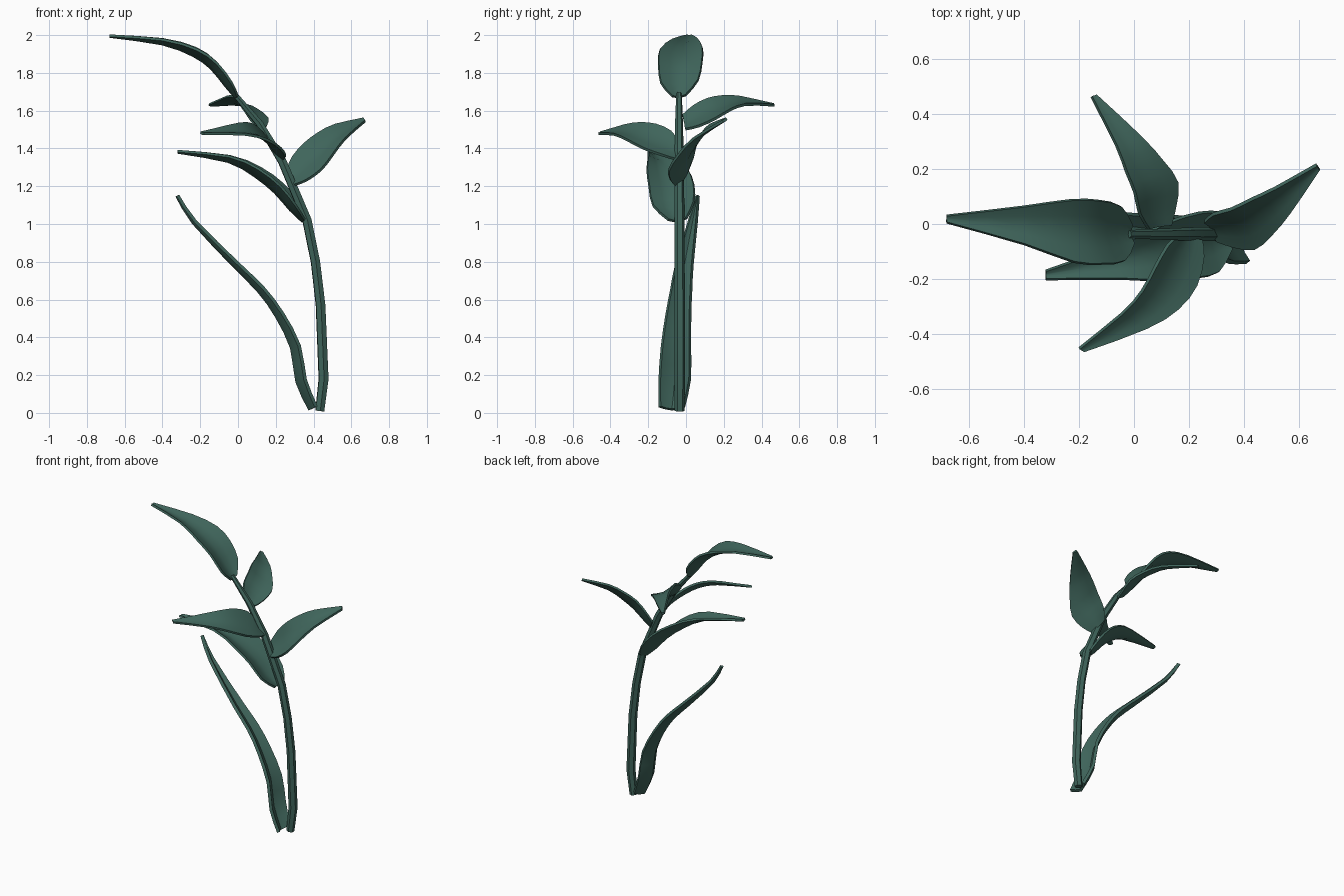
import bpy, bmesh
from mathutils import Vector

if "Cube" in bpy.data.objects:
    bpy.data.objects.remove(bpy.data.objects["Cube"])

green = bpy.data.materials.new("leaf_green")
green.diffuse_color = (0.05, 0.13, 0.105, 1)
green.use_nodes = True
green.node_tree.nodes["Principled BSDF"].inputs["Base Color"].default_value = green.diffuse_color


def finish(ob, angle=0.7):
    ob.data.materials.clear()
    ob.data.materials.append(green)
    bpy.ops.object.select_all(action='DESELECT')
    ob.select_set(True)
    bpy.context.view_layer.objects.active = ob
    bpy.ops.object.convert(target='MESH')
    bpy.ops.object.shade_smooth_by_angle(angle=angle)


def smooth(vals):
    """Insert one spline midpoint between neighbouring values."""
    out = []
    for i in range(len(vals) - 1):
        a, b = vals[i], vals[i + 1]
        p = vals[i - 1] if i else a * 2 - b
        q = vals[i + 2] if i + 2 < len(vals) else b * 2 - a
        out += [a, (a + b) * 0.5625 - (p + q) * 0.0625]
    return out + [vals[-1]]


def leaf(name, centres, side_base, side_tip, widths, fold=0.35, thick=0.014):
    """Curved leaf with a shallow trough section; side vectors are half widths."""
    pts = smooth([Vector(p) for p in centres])
    widths = smooth(list(widths))
    n = len(pts)
    bm = bmesh.new()
    rows = []
    for i, p in enumerate(pts):
        t = i / (n - 1)
        side = Vector(side_base).lerp(Vector(side_tip), t) * widths[i]
        tan = pts[min(i + 1, n - 1)] - pts[max(i - 1, 0)]
        up = tan.cross(side).normalized()
        if up.z < 0:
            up = -up
        depth = fold * side.length
        rows.append([bm.verts.new(p + side * u + up * depth * (abs(u) ** 1.5 - 0.5))
                     for u in (-1, -0.5, 0, 0.5, 1)])
    for a, b in zip(rows, rows[1:]):
        for j in range(4):
            bm.faces.new((a[j], a[j + 1], b[j + 1], b[j]))
    bmesh.ops.recalc_face_normals(bm, faces=bm.faces)
    me = bpy.data.meshes.new(name)
    bm.to_mesh(me)
    bm.free()
    ob = bpy.data.objects.new(name, me)
    bpy.context.collection.objects.link(ob)
    mod = ob.modifiers.new("thickness", 'SOLIDIFY')
    mod.thickness = thick
    mod.offset = 0
    finish(ob)


# Main stem: tapered bent tube
stem = [(0.433, -0.035, 0.01, .026), (0.453, -0.033, 0.18, .029), (0.437, -0.033, 0.57, .028),
        (0.41, -0.034, 0.8, .027), (0.365, -0.035, 1.02, .027), (0.235, -0.036, 1.33, .025),
        (0.115, -0.037, 1.53, .021), (-0.02, -0.037, 1.69, .015)]
cu = bpy.data.curves.new("stem", 'CURVE')
cu.dimensions = '3D'
cu.bevel_depth = 1
cu.bevel_resolution = 1
cu.use_fill_caps = True
sp = cu.splines.new('POLY')
sp.points.add(len(stem) - 1)
for pt, (x, y, z, r) in zip(sp.points, stem):
    pt.co = (x, y, z, 1)
    pt.radius = r
ob = bpy.data.objects.new("stem", cu)
bpy.context.collection.objects.link(ob)
finish(ob, 0.6)

# Upper leaves
W = (0.5, 0.82, 0.97, 0.84, 0.58, 0.12)
leaf("top_leaf", [(-0.01, -0.037, 1.675), (-0.055, -0.035, 1.745), (-0.13, -0.03, 1.84),
                  (-0.23, -0.025, 1.91), (-0.4, -0.005, 1.965), (-0.68, 0.018, 1.995)],
     (-0.01, 0.118, 0.01), (0, 0.11, 0), (0.3, 0.85, 1, 1, 0.62, 0.12))
leaf("back_leaf", [(0.09, -0.01, 1.535), (0.08, 0.055, 1.565), (0.075, 0.135, 1.602),
                   (0.035, 0.21, 1.632), (-0.02, 0.3, 1.648), (-0.145, 0.465, 1.63)],
     (0.08, 0.015, -0.075), (0.08, 0.03, -0.025), W, fold=0.2)
leaf("front_leaf", [(0.2, -0.05, 1.385), (0.18, -0.1, 1.42), (0.145, -0.19, 1.455),
                    (0.09, -0.275, 1.482), (0.0, -0.35, 1.493), (-0.19, -0.457, 1.48)],
     (0.08, -0.02, -0.09), (0.075, -0.055, -0.03), W, fold=0.2)
leaf("right_leaf", [(0.28, -0.02, 1.243), (0.33, -0.014, 1.288), (0.4, -0.008, 1.35),
                    (0.465, 0.033, 1.417), (0.54, 0.09, 1.483), (0.668, 0.206, 1.551)],
     (0.045, -0.07, -0.08), (0.05, -0.08, -0.06), W, fold=0.25)
leaf("left_leaf", [(0.35, -0.045, 1.02), (0.295, -0.065, 1.09), (0.215, -0.075, 1.185),
                   (0.1, -0.1, 1.275), (-0.05, -0.135, 1.345), (-0.32, -0.185, 1.383)],
     (0.01, 0.12, 0.01), (0, 0.115, 0), (0.4, 0.9, 1, 0.9, 0.55, 0.14), fold=0.45)

# Long blade rising from the base
leaf("base_blade", [(0.398, -0.075, 0.025), (0.335, -0.06, 0.17), (0.305, -0.053, 0.35),
                    (0.22, -0.04, 0.52), (0.125, -0.025, 0.65), (0.0, -0.01, 0.775),
                    (-0.23, 0.035, 1.01), (-0.32, 0.06, 1.15)],
     (0, 0.08, 0), (0, 0.08, 0), (0.8, 1, 0.93, 0.78, 0.66, 0.55, 0.27, 0.09), fold=0.55, thick=0.02)
